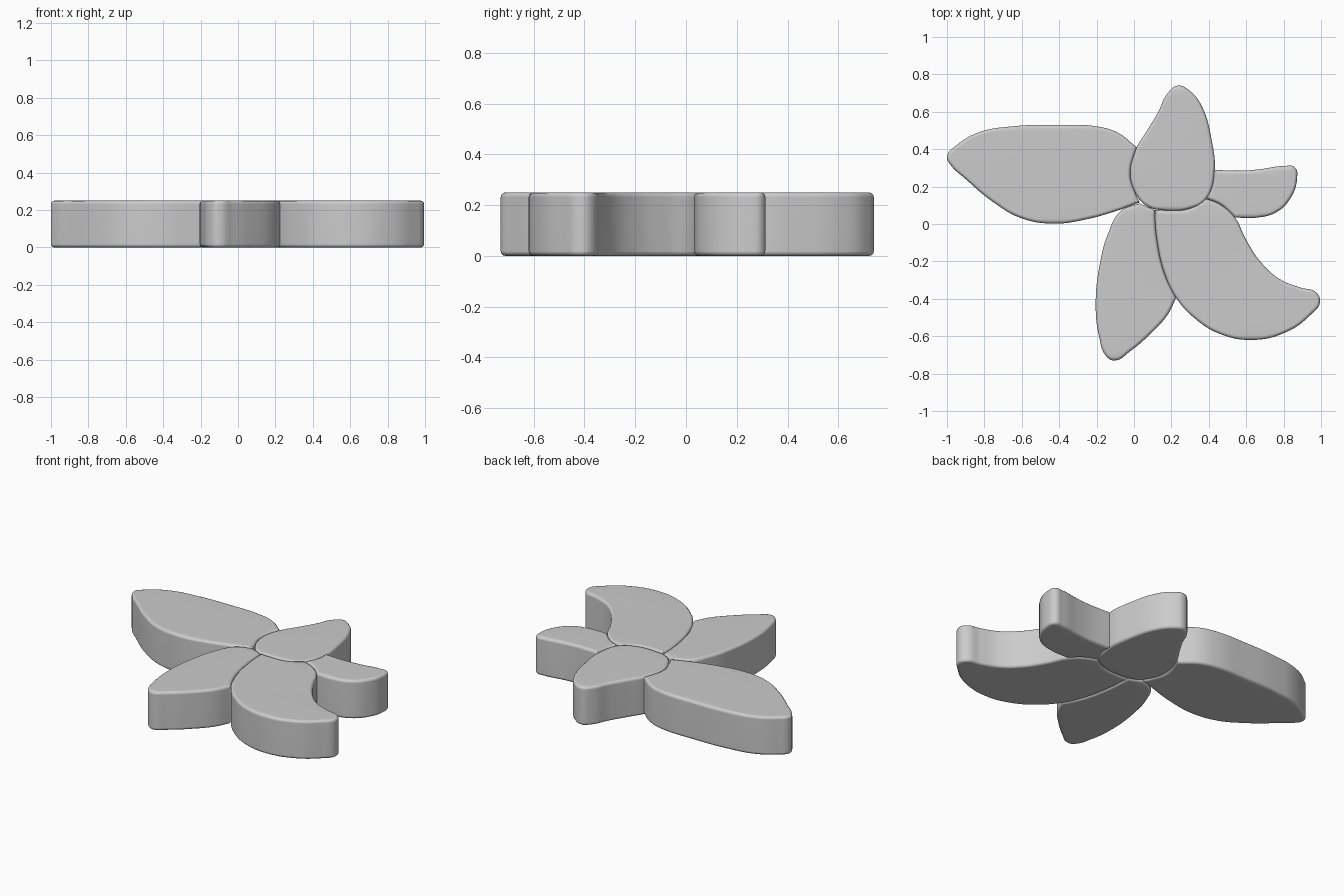
import bpy
import math

if "Cube" in bpy.data.objects:
    bpy.data.objects.remove(bpy.data.objects["Cube"])

HEIGHT = 0.25
ROUND = 0.018


def petal(name, points, corners=()):
    """Smooth closed outline, extruded upright with rounded rims."""
    curve = bpy.data.curves.new(name, 'CURVE')
    curve.dimensions = '2D'
    curve.fill_mode = 'BOTH'
    curve.resolution_u = 6
    curve.extrude = HEIGHT / 2 - ROUND
    curve.bevel_depth = ROUND
    curve.bevel_resolution = 2
    curve.offset = -ROUND
    spline = curve.splines.new('BEZIER')
    spline.bezier_points.add(len(points) - 1)
    spline.use_cyclic_u = True
    for p, (x, y) in zip(spline.bezier_points, points):
        p.co = (x, y, 0)
        kind = 'VECTOR' if (x, y) in corners else 'AUTO'
        p.handle_left_type = p.handle_right_type = kind
    obj = bpy.data.objects.new(name, curve)
    bpy.context.collection.objects.link(obj)
    obj.location.z = HEIGHT / 2
    bpy.ops.object.select_all(action='DESELECT')
    obj.select_set(True)
    bpy.context.view_layer.objects.active = obj
    bpy.ops.object.convert(target='MESH')
    obj = bpy.context.object
    obj.name = name
    # close the caps and keep them flat-looking
    bpy.ops.object.mode_set(mode='EDIT')
    bpy.ops.mesh.select_all(action='SELECT')
    bpy.ops.mesh.remove_doubles(threshold=0.0005)
    bpy.ops.mesh.normals_make_consistent(inside=False)
    bpy.ops.object.mode_set(mode='OBJECT')
    bpy.ops.object.shade_smooth_by_angle(angle=math.radians(40))
    obj.modifiers.new("flat_caps", 'WEIGHTED_NORMAL').keep_sharp = True
    return obj


# Complete petal at the middle
petal("top_petal", [
    (0.235, 0.74), (0.30, 0.71), (0.36, 0.635), (0.415, 0.45), (0.43, 0.27),
    (0.385, 0.13), (0.30, 0.083), (0.165, 0.073), (0.07, 0.095),
    (0.01, 0.16), (-0.02, 0.265), (0.01, 0.40), (0.07, 0.50),
    (0.13, 0.60), (0.18, 0.70)])

# Long left petal
petal("left_petal", [
    (-1.0, 0.36), (-0.95, 0.42), (-0.83, 0.49), (-0.65, 0.522),
    (-0.40, 0.53), (-0.20, 0.522), (-0.09, 0.49), (0.015, 0.41),
    (-0.02, 0.265), (0.01, 0.16), (0.03, 0.115), (-0.10, 0.068),
    (-0.25, 0.026), (-0.43, 0.002), (-0.60, 0.03), (-0.75, 0.115),
    (-0.90, 0.24), (-0.98, 0.315)],
    corners=[(0.015, 0.41), (0.03, 0.115)])

# Seam shared by the two lower petals, and the seam beside the right petal
seam = [(0.11, 0.075), (0.122, -0.08), (0.165, -0.27), (0.225, -0.395)]
side = [(0.54, 0.035), (0.46, 0.105), (0.385, 0.135)]

petal("lower_left_petal", [
    (0.03, 0.11), (-0.07, 0.07), (-0.14, -0.055), (-0.18, -0.20),
    (-0.205, -0.43), (-0.185, -0.61), (-0.15, -0.705), (-0.105, -0.73),
    (-0.02, -0.68), (0.085, -0.59), (0.18, -0.485)] + seam[::-1],
    corners=[(0.03, 0.11), seam[0], seam[3]])

petal("lower_right_petal", seam + [
    (0.325, -0.505), (0.46, -0.588), (0.63, -0.62), (0.81, -0.58),
    (0.94, -0.49), (0.995, -0.415), (0.97, -0.363), (0.89, -0.34),
    (0.78, -0.295), (0.675, -0.20), (0.595, -0.075)] + side + [
    (0.30, 0.083), (0.165, 0.073)],
    corners=[seam[0], side[2]])

# Short right petal
petal("right_petal", [
    (0.425, 0.29), (0.565, 0.285), (0.675, 0.293), (0.80, 0.31),
    (0.86, 0.303), (0.872, 0.245), (0.835, 0.135), (0.76, 0.062),
    (0.645, 0.033)] + side + [(0.42, 0.21)],
    corners=[(0.425, 0.29), side[0], side[2]])
